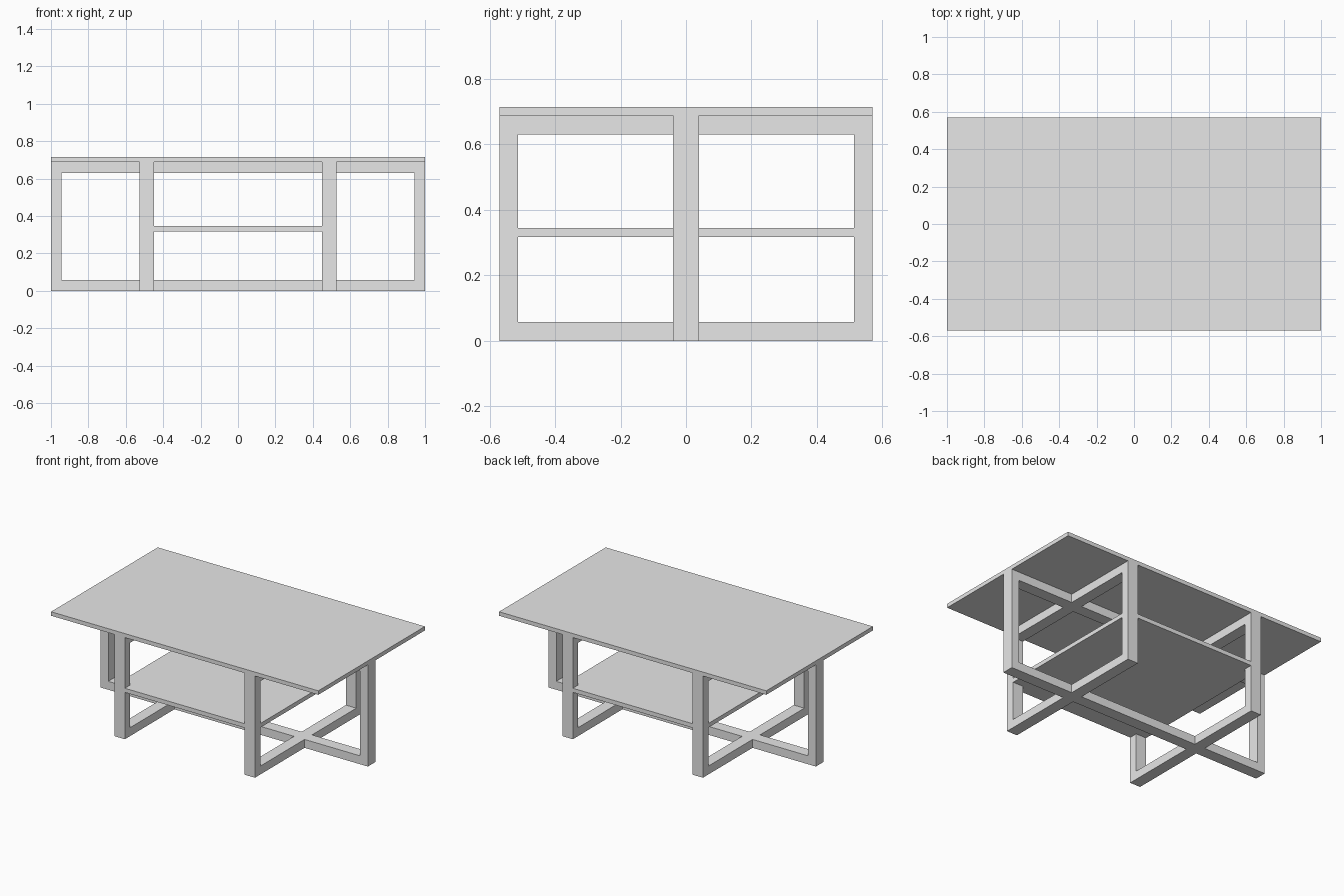
import bpy
import bmesh
from mathutils import Matrix, Vector

cube = bpy.data.objects.get("Cube")
if cube:
    bpy.data.objects.remove(cube, do_unlink=True)

grey = bpy.data.materials.new("light_grey")
grey.use_nodes = True
colour = (0.8, 0.8, 0.8, 1.0)
grey.diffuse_color = colour
grey.node_tree.nodes["Principled BSDF"].inputs["Base Color"].default_value = colour

# Main dimensions
LENGTH, DEPTH = 1.0, 0.57        # half sizes of the top
TOP, UNDER = 0.715, 0.688        # upper and lower face of the top
BAR = 0.057                      # thickness of the frame bars
IN, OUT = 0.448, 0.526           # inner and outer side of the cross frames
HALF = 0.04                      # half width of the long frame


def box(name, low, high):
    """Add a box spanning two opposite corners."""
    low, high = Vector(low), Vector(high)
    size = Matrix.Diagonal((*(high - low), 1))
    bm = bmesh.new()
    bmesh.ops.create_cube(bm, size=1, matrix=Matrix.Translation((low + high) / 2) @ size)
    mesh = bpy.data.meshes.new(name)
    bm.to_mesh(mesh)
    bm.free()
    mesh.materials.append(grey)
    obj = bpy.data.objects.new(name, mesh)
    bpy.context.collection.objects.link(obj)
    return obj


def mirrored_box(name, low, high, axis):
    """Add a box and its mirror image across the centre."""
    obj = box(name, low, high)
    mod = obj.modifiers.new("mirror", "MIRROR")
    mod.use_axis = [axis == i for i in range(3)]
    mod.use_mirror_merge = False
    return obj


# Top and lower shelf
box("table_top", (-LENGTH, -DEPTH, UNDER), (LENGTH, DEPTH, TOP))
box("lower_shelf", (-OUT, -DEPTH, 0.317), (OUT, DEPTH, 0.345))

# Cross frames: front and back legs
for side, (a, b) in {"left": (IN, OUT), "right": (-OUT, -IN)}.items():
    mirrored_box(side + "_legs", (a, DEPTH - BAR, 0), (b, DEPTH, UNDER), 1)

# Long frame: a leg in the middle of each end
mirrored_box("end_legs", (LENGTH - BAR, -HALF, 0), (LENGTH, HALF, UNDER), 0)

# Rails of all frames, along the floor and under the top
for level, z in {"bottom": 0, "top": UNDER - BAR}.items():
    mirrored_box(level + "_cross_rails", (IN, BAR - DEPTH, z), (OUT, DEPTH - BAR, z + BAR), 0)
    mirrored_box(level + "_end_rails", (OUT, -HALF, z), (LENGTH - BAR, HALF, z + BAR), 0)
    box(level + "_middle_rail", (-IN, -HALF, z), (IN, HALF, z + BAR))
